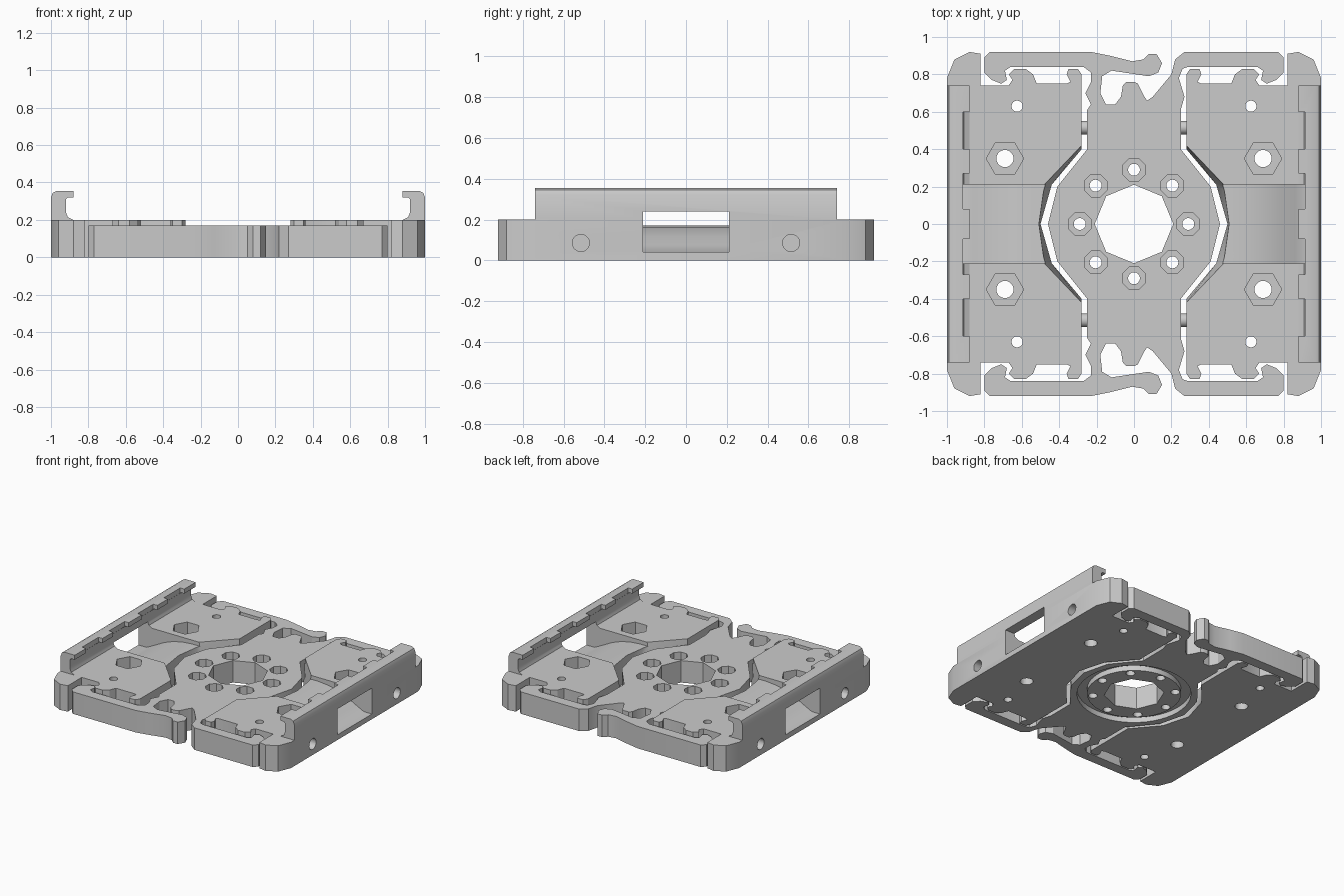
import bpy, bmesh, math
from mathutils import Matrix

if "Cube" in bpy.data.objects:
    bpy.data.objects.remove(bpy.data.objects["Cube"], do_unlink=True)

grey = bpy.data.materials.new("plain_grey")
grey.use_nodes = True
grey.diffuse_color = (.6, .6, .6, 1)
grey.node_tree.nodes["Principled BSDF"].inputs["Base Color"].default_value = (.6, .6, .6, 1)


def finish(name, bm):
    """Turn a bmesh into a grey object."""
    bm.normal_update()
    bmesh.ops.triangulate(bm, faces=bm.faces[:], ngon_method="EAR_CLIP")
    bmesh.ops.recalc_face_normals(bm, faces=bm.faces[:])
    mesh = bpy.data.meshes.new(name)
    bm.to_mesh(mesh)
    bm.free()
    mesh.materials.append(grey)
    obj = bpy.data.objects.new(name, mesh)
    bpy.context.collection.objects.link(obj)
    return obj


def loft(name, lower, upper):
    """Solid between two outlines with equal point counts."""
    bm = bmesh.new()
    a = [bm.verts.new(p) for p in lower]
    b = [bm.verts.new(p) for p in upper]
    bm.faces.new(a[::-1])
    bm.faces.new(b)
    for i in range(len(a)):
        j = (i + 1) % len(a)
        bm.faces.new((a[i], a[j], b[j], b[i]))
    return finish(name, bm)


def along_y(name, profile, y0, y1):
    return loft(name, [(x, y0, z) for x, z in profile], [(x, y1, z) for x, z in profile])


def box(x0, x1, y0, y1, z0, z1):
    return along_y("cutter", [(x0, z0), (x1, z0), (x1, z1), (x0, z1)], y0, y1)


def post(name, sides, radius, x, y, z0, z1, turn=0):
    """Upright regular prism."""
    bm = bmesh.new()
    bmesh.ops.create_cone(bm, cap_ends=True, segments=sides, radius1=radius, radius2=radius,
                          depth=z1 - z0, matrix=Matrix.Translation((x, y, (z0 + z1) / 2))
                          @ Matrix.Rotation(turn, 4, "Z"))
    return finish(name, bm)


def rod(name, radius, x0, x1, y, z):
    """Round bar along x."""
    bm = bmesh.new()
    bmesh.ops.create_cone(bm, cap_ends=True, segments=24, radius1=radius, radius2=radius,
                          depth=x1 - x0, matrix=Matrix.Translation(((x0 + x1) / 2, y, z))
                          @ Matrix.Rotation(math.pi / 2, 4, "Y"))
    return finish(name, bm)


def apply_modifier(obj, kind, **settings):
    mod = obj.modifiers.new(kind, kind)
    for key, value in settings.items():
        setattr(mod, key, value)
    bpy.context.view_layer.objects.active = obj
    bpy.ops.object.modifier_apply(modifier=mod.name)


def cut(obj, cutter):
    cutter.hide_render = True
    apply_modifier(obj, "BOOLEAN", operation="DIFFERENCE", solver="EXACT", object=cutter)
    bpy.data.objects.remove(cutter, do_unlink=True)


def smooth(obj):
    bpy.ops.object.select_all(action="DESELECT")
    obj.select_set(True)
    bpy.context.view_layer.objects.active = obj
    bpy.ops.object.shade_smooth_by_angle(angle=math.radians(28))


def both_halves(half):
    """Close a back-half outline with its front mirror image."""
    return half + [(x, -y) for x, y in reversed(half) if y > 0]


def flip(points):
    return [(-x, y) for x, y in reversed(points)]


# Centre plate with its sprung clip arms, back half
body_side = [(.46, 0), (.41, .2), (.25, .4), (.25, .61)]
clip_hook = [(.66, .84), (.69, .82), (.68, .77), (.71, .75), (.76, .77), (.8, .81), (.8, .89), (.77, .92)]
right_strand = [(.27, .68), (.24, .78), (.26, .83), (.29, .84)]
finger = [(.27, .92), (.22, .88), (.2, .8), (.15, .74), (.1, .68), (.07, .66), (.05, .69), (.02, .75),
          (0, .76), (-.04, .76), (-.06, .74), (-.07, .68), (-.1, .64), (-.15, .64), (-.18, .7)]
knob = [(-.17, .79), (-.12, .82), (.08, .79), (.13, .81), (.15, .86), (.12, .91), (.08, .91),
        (.05, .88), (-.01, .87), (-.13, .9), (-.23, .92)]
left_strand = [(-.27, .84), (-.23, .81), (-.23, .76), (-.26, .7), (-.23, .64)]

outline = both_halves(body_side + right_strand + clip_hook + finger + knob
                      + flip(clip_hook) + left_strand + flip(body_side))
centre = loft("centre_plate", [(x, y, 0) for x, y in outline], [(x, y, .17) for x, y in outline])

# Octagonal opening, bolt pockets and the groove underneath
cut(centre, post("cutter", 8, .21, 0, 0, -.1, .3))
groove = post("cutter", 48, .4, 0, 0, -.1, .04)
cut(groove, post("cutter", 48, .33, 0, 0, -.2, .2))
cut(centre, groove)
for i in range(8):
    angle = i * math.pi / 4
    x, y = .29 * math.cos(angle), .29 * math.sin(angle)
    cut(centre, post("cutter", 8, .065, x, y, .08, .3, math.pi / 8))
    cut(centre, post("cutter", 16, .032, x, y, -.1, .3))
smooth(centre)

# Side plates: sloped inner edge, locking teeth and corner posts
teeth = [(.28, .8), (.3, .83), (.35, .83), (.36, .8), (.34, .76), (.36, .75), (.52, .75), (.54, .8),
         (.58, .83), (.64, .83), (.67, .8), (.65, .77), (.67, .74)]
corner = [(.82, .74), (.82, .91), (.88, .92), (.96, .88), (1, .78), (1, 0)]
low = both_halves([(.5, 0), (.44, .21), (.28, .4)] + teeth + corner)
high = both_halves([(.51, 0), (.48, .21), (.28, .42)] + teeth + corner)
plate = loft("side_plates", [(x, y, 0) for x, y in low], [(x, y, .2) for x, y in high])

# Side rails with an overhanging lip
rail_profile = [(1, .2), (1, .32), (.99, .345), (.97, .355), (.88, .355), (.88, .32), (.91, .32),
                (.92, .31), (.92, .24), (.91, .215), (.88, .2)]
rail = along_y("side_rails", rail_profile, -.74, .74)
for s in (-1, 1):
    for start, end in ((.08, .27), (.4, .6)):
        y0, y1 = sorted((s * start, s * end))
        cut(rail, box(.8, .915, y0, y1, .26, .5))

# Curved cable ramp that opens through a window in each rail
ramp = [(.4, .17), (.54, .17), (.62, .163), (.7, .147), (.78, .117), (.86, .075), (.93, .04),
        (1.1, .04), (1.1, .24), (.4, .24)]
for part in (plate, rail):
    cut(part, along_y("cutter", ramp, -.21, .21))

# Nut pockets, pin holes and rod bores
for s in (-1, 1):
    cut(plate, post("cutter", 6, .1, .69, s * .35, .11, .3, math.pi / 2))
    cut(plate, post("cutter", 20, .046, .69, s * .35, -.1, .3))
    cut(plate, post("cutter", 16, .03, .625, s * .63, -.1, .3))
    cut(plate, rod("cutter", .042, .72, 1.1, s * .515, .085))
    smooth(rod("front_rod" if s < 0 else "back_rod", .036, -.4, .4, s * .515, .085))

for part in (plate, rail):
    apply_modifier(part, "MIRROR", use_axis=(True, False, False), use_clip=False, use_mirror_merge=False)
    smooth(part)
